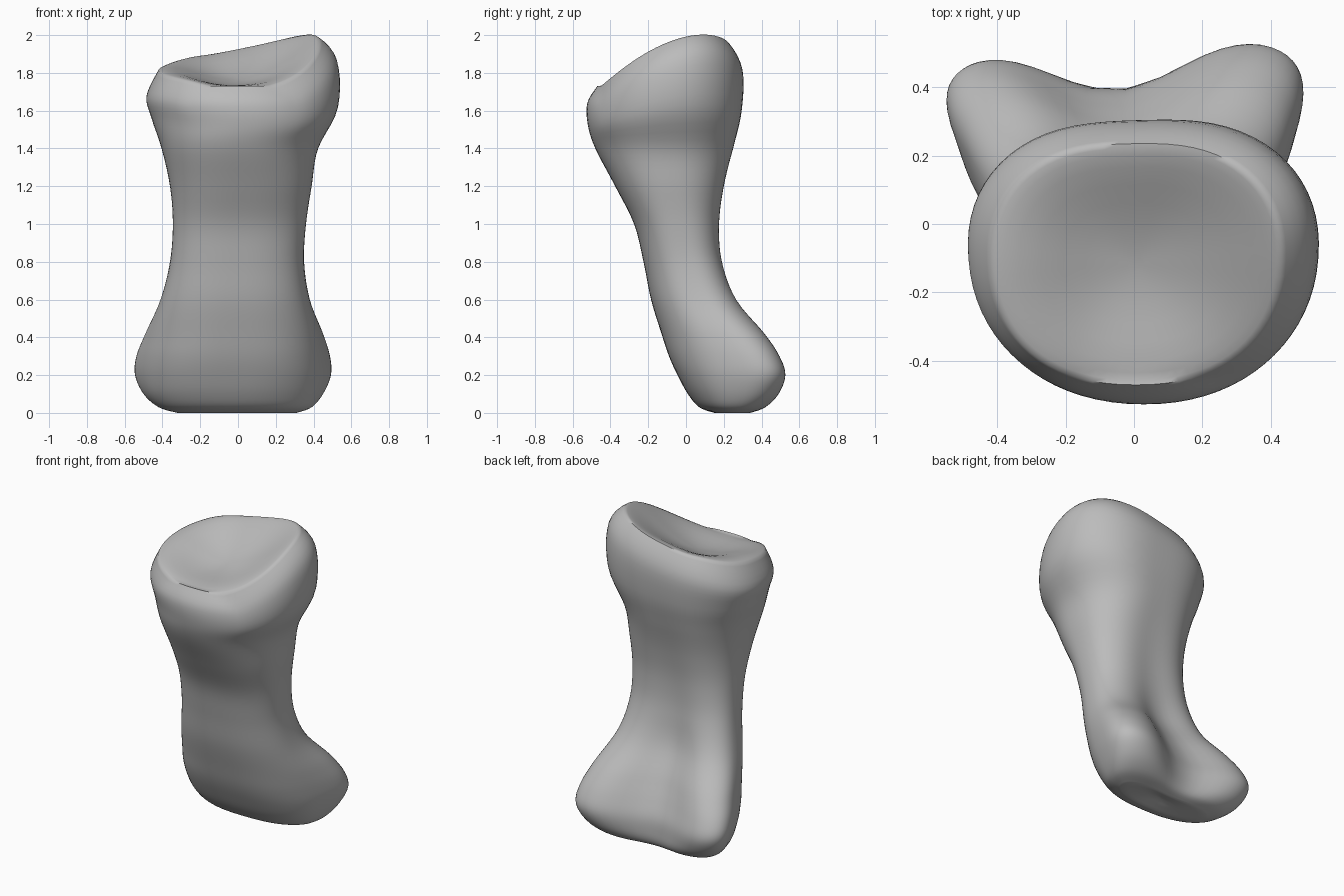
import bpy, bmesh, math

default = bpy.data.objects.get("Cube")
if default:
    bpy.data.objects.remove(default, do_unlink=True)

SEGMENTS = 72
STEPS = 5
CUP_DEPTH = 0.15

# Cross-sections: height, x min, x max, y min, y max, squareness, back groove, back flare
SECTIONS = [
    (0.0, -.32, .31, .15, .34, .85, .2, .1),
    (.03, -.42, .39, .07, .42, .8, .34, .12),
    (.1, -.5, .45, .01, .49, .74, .5, .16),
    (.2, -.545, .492, -.045, .526, .68, .58, .2),
    (.3, -.538, .487, -.09, .495, .68, .6, .2),
    (.42, -.49, .45, -.13, .415, .72, .56, .16),
    (.6, -.41, .38, -.185, .265, .78, .4, .08),
    (.8, -.36, .35, -.225, .19, .8, .2, .04),
    (1.0, -.345, .36, -.275, .175, .82, .12, 0),
    (1.2, -.36, .39, -.375, .2, .85, .08, 0),
    (1.4, -.405, .425, -.48, .25, .9, .06, .02),
    (1.53, -.455, .53, -.52, .295, .93, .06, .06),
    (1.65, -.485, .525, -.522, .3, .92, .05, .06),
    (1.74, -.42, .43, -.47, .235, .88, .03, .03),
]


def gauss(x, centre, width):
    return math.exp(-((x - centre) / width) ** 2)


def rim_height(x, y):
    """Tilted, arched and twisted surface carrying the upper joint rim."""
    reach = max(0, y + .45)
    droop = 1.2 * max(0, -x - .2) ** 2
    return 1.73 + reach * (.785 + .3 * x - .73 * reach) - droop


def spline(a, b, c, d, t):
    return tuple(
        q + .5 * t * (r - p + t * (2*p - 5*q + 4*r - s + t * (3*(q - r) + s - p)))
        for p, q, r, s in zip(a, b, c, d))


def signed_power(value, power):
    return math.copysign(abs(value) ** power, value)


def fit(values, low, high):
    """Stretch a list of values to an exact range."""
    a, b = min(values), max(values)
    return [low + (v - a) * (high - low) / (b - a) for v in values]


def outline(section):
    z, x0, x1, y0, y1, power, groove, flare = section
    us, vs = [], []
    for i in range(SEGMENTS):
        angle = math.tau * i / SEGMENTS
        u = signed_power(math.cos(angle), power)
        v = signed_power(math.sin(angle), power)
        back = groove * max(0, v)
        us.append(u * (1 + flare * v))
        vs.append(v + back * (.16 * u - gauss(u, -.05, .47)))
    lift = min(1, max(0, (z - 1.38) / .36))
    lift = lift * lift * (3 - 2 * lift)
    return [(x, y, z + lift * (rim_height(x, y) - 1.74))
            for x, y in zip(fit(us, x0, x1), fit(vs, y0, y1))]


def shrink(points, factor, height):
    """Scale a ring toward its middle and set its height by a rule."""
    cx = sum(p[0] for p in points) / len(points)
    cy = sum(p[1] for p in points) / len(points)
    ring = [(cx + (p[0] - cx) * factor, cy + (p[1] - cy) * factor) for p in points]
    return [(x, y, height(x, y)) for x, y in ring]


# Shaft and both ends
rings = []
last = len(SECTIONS) - 1
for i in range(last):
    near = [SECTIONS[min(last, max(0, i + k))] for k in (-1, 0, 1, 2)]
    rings += [outline(spline(*near, s / STEPS)) for s in range(STEPS)]
rings.append(outline(SECTIONS[last]))

# Underside with a shallow groove between the condyles
base = rings[0]
for factor in (.8, .55, .3, .08):
    rings.insert(0, shrink(base, factor,
                           lambda x, y: .025 * gauss(x, .03, .13) * (1 - factor)))

# Hollow joint surface on top
top = rings[-1]
for factor in (.96, .9, .8, .65, .5, .35, .2, .06):
    rings.append(shrink(top, factor, lambda x, y:
                        rim_height(x, y) - CUP_DEPTH * (1 - factor ** 2) ** 1.4))

bm = bmesh.new()
loops = [[bm.verts.new(p) for p in ring] for ring in rings]
for lower, upper in zip(loops, loops[1:]):
    for i in range(SEGMENTS):
        j = (i + 1) % SEGMENTS
        bm.faces.new((lower[i], lower[j], upper[j], upper[i]))
bm.faces.new(loops[0][::-1])
bm.faces.new(loops[-1])
bmesh.ops.recalc_face_normals(bm, faces=bm.faces)

mesh = bpy.data.meshes.new("short_bone")
bm.to_mesh(mesh)
bm.free()
bone = bpy.data.objects.new("short_bone", mesh)
bpy.context.collection.objects.link(bone)

# Plain grey surface
grey = bpy.data.materials.new("plain_grey")
grey.use_nodes = True
grey.diffuse_color = (.5, .5, .5, 1)
grey.node_tree.nodes["Principled BSDF"].inputs["Base Color"].default_value = (.5, .5, .5, 1)
mesh.materials.append(grey)

bpy.context.view_layer.objects.active = bone
bone.select_set(True)
bpy.ops.object.shade_smooth_by_angle(angle=math.radians(60))
